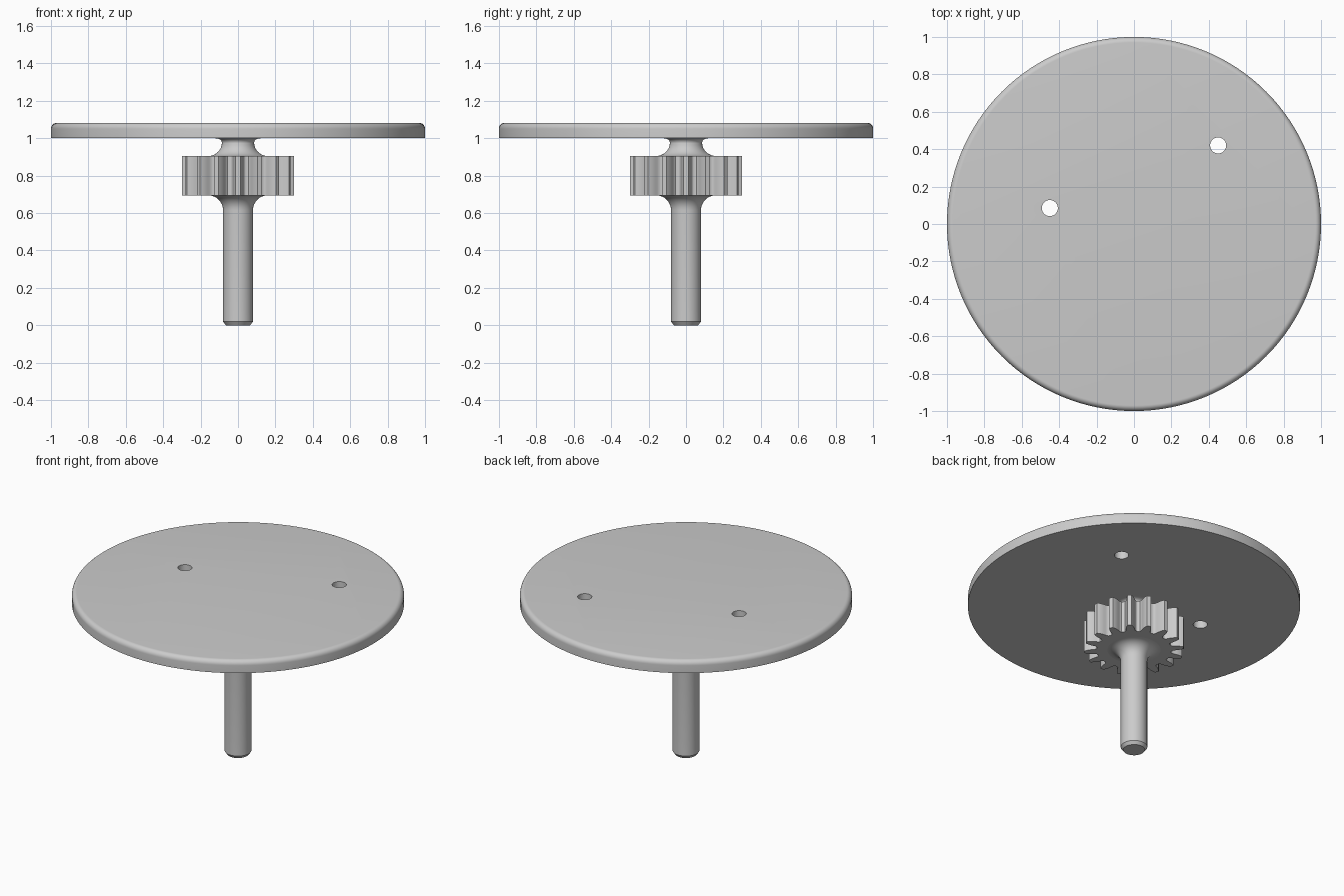
import bpy, bmesh
from math import sin, cos, pi, radians

cube = bpy.data.objects.get("Cube")
if cube:
    bpy.data.objects.remove(cube, do_unlink=True)

gray = bpy.data.materials.new("plain gray")
gray.use_nodes = True
gray.diffuse_color = (0.6, 0.6, 0.6, 1)
gray.node_tree.nodes["Principled BSDF"].inputs["Base Color"].default_value = (0.6, 0.6, 0.6, 1)


def stack_rings(name, rings):
    """Bridge a list of equal-length point loops and cap both ends."""
    bm = bmesh.new()
    loops = [[bm.verts.new(p) for p in ring] for ring in rings]
    n = len(loops[0])
    for a, b in zip(loops, loops[1:]):
        for i in range(n):
            j = (i + 1) % n
            bm.faces.new((a[i], a[j], b[j], b[i]))
    bm.faces.new(loops[0][::-1])
    bm.faces.new(loops[-1])
    bmesh.ops.recalc_face_normals(bm, faces=bm.faces)
    mesh = bpy.data.meshes.new(name)
    bm.to_mesh(mesh)
    bm.free()
    obj = bpy.data.objects.new(name, mesh)
    bpy.context.collection.objects.link(obj)
    mesh.materials.append(gray)
    return obj


def lathe(name, profile, sides, x=0, y=0):
    """Spin (radius, height) points around a vertical axis."""
    turns = [2 * pi * i / sides for i in range(sides)]
    return stack_rings(name, [[(x + r * cos(t), y + r * sin(t), z) for t in turns]
                              for r, z in profile])


def arc(cx, cz, rx, rz, start, end, steps=8):
    angles = [radians(start + (end - start) * i / steps) for i in range(steps + 1)]
    return [(cx + rx * cos(a), cz + rz * sin(a)) for a in angles]


def activate(obj):
    bpy.ops.object.select_all(action='DESELECT')
    obj.select_set(True)
    bpy.context.view_layer.objects.active = obj


def smooth(obj):
    activate(obj)
    bpy.ops.object.shade_smooth_by_angle(angle=radians(30))


# Round plate with a softened top rim and two through holes
plate = lathe("round_plate", [(1, 1.0)] + arc(0.97, 1.05, 0.03, 0.032, 0, 90), 128)
for x, y in ((0.45, 0.42), (-0.45, 0.085)):
    cutter = lathe("hole_cutter", [(0.043, 0.95), (0.043, 1.15)], 32, x, y)
    cutter.hide_render = True
    mod = plate.modifiers.new("hole", 'BOOLEAN')
    mod.operation = 'DIFFERENCE'
    mod.solver = 'EXACT'
    mod.object = cutter
    activate(plate)
    bpy.ops.object.modifier_apply(modifier=mod.name)
    bpy.data.objects.remove(cutter, do_unlink=True)
smooth(plate)

# Shaft with chamfered foot, fillets against the gear and a waisted neck
profile = [(0.065, 0), (0.08, 0.02)]
profile += arc(0.16, 0.615, 0.08, 0.08, 180, 90)
profile += arc(0.16, 0.977, 0.074, 0.072, 270, 180)
profile += arc(0.12, 0.977, 0.034, 0.023, 180, 90, 5)
profile += [(0.12, 1.02)]
smooth(lathe("shaft", profile, 48))

# Spur gear: half a tooth as (degrees from tooth centre, radius), mirrored
TEETH = 16
half = [(2.3, 0.3), (3.6, 0.287), (4.8, 0.272), (5.6, 0.258),
        (6.2, 0.245), (7.0, 0.234), (8.5, 0.227), (10.2, 0.225)]
tooth = [(-a, r) for a, r in reversed(half)] + half
outline = [(r * cos(t), r * sin(t)) for k in range(TEETH) for a, r in tooth
           for t in [radians(a + k * 360 / TEETH)]]
smooth(stack_rings("gear", [[(x, y, z) for x, y in outline] for z in (0.695, 0.905)]))
